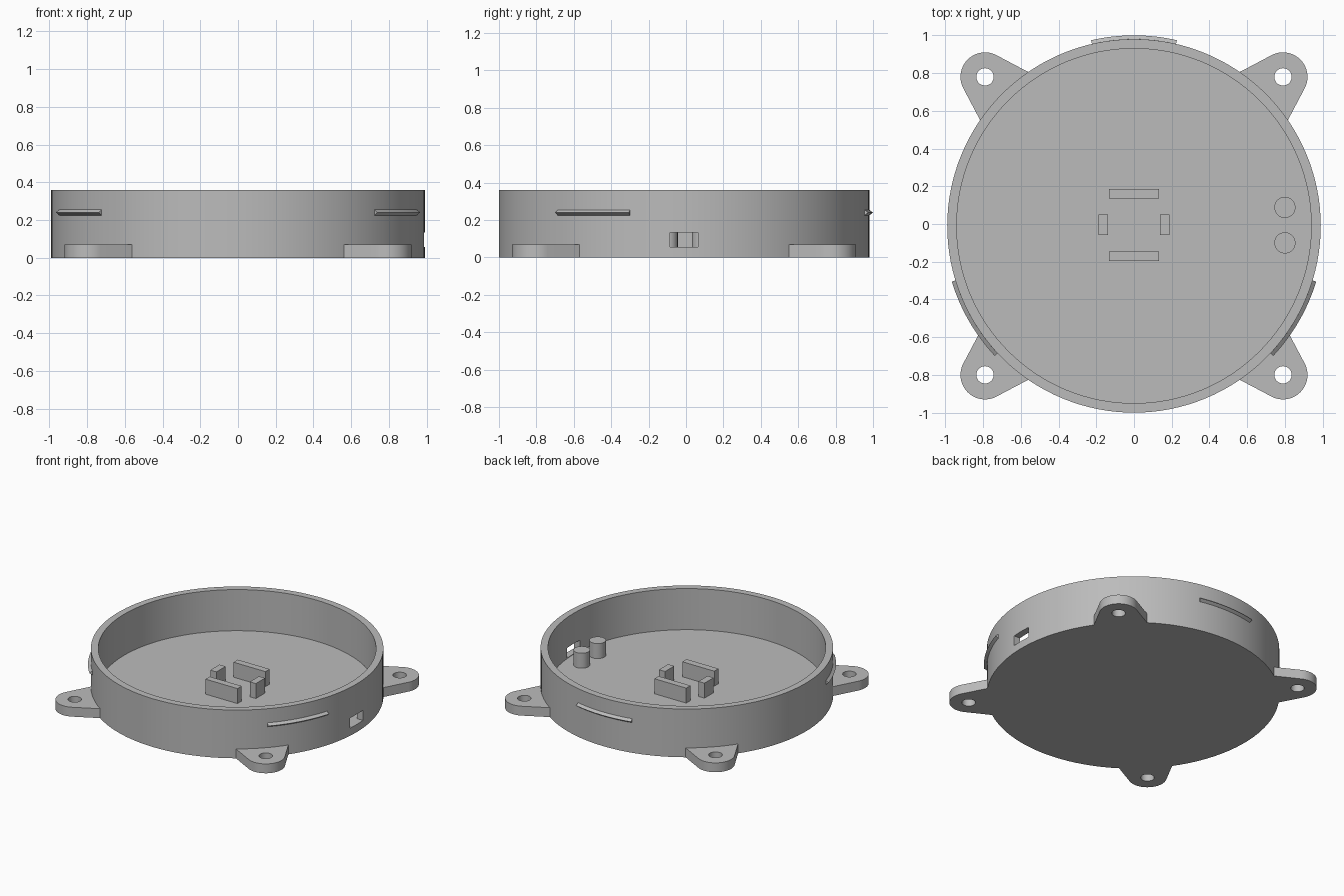
import bpy
import bmesh
from math import cos, sin, radians, pi
from mathutils import Matrix

cube = bpy.data.objects.get("Cube")
if cube:
    bpy.data.objects.remove(cube, do_unlink=True)

grey = bpy.data.materials.new("plain grey")
grey.use_nodes = True
GREY = (0.5, 0.5, 0.5, 1)
grey.diffuse_color = GREY
grey.node_tree.nodes["Principled BSDF"].inputs["Base Color"].default_value = GREY

CY = -0.01             # centre of the tray in y
R, R_IN = 0.99, 0.94   # wall radii
H, FLOOR = 0.36, 0.053


def make(name, bm):
    bmesh.ops.recalc_face_normals(bm, faces=bm.faces[:])
    mesh = bpy.data.meshes.new(name)
    bm.to_mesh(mesh)
    bm.free()
    ob = bpy.data.objects.new(name, mesh)
    bpy.context.collection.objects.link(ob)
    mesh.materials.append(grey)
    return ob


def prism(name, outline, z0, z1):
    bm = bmesh.new()
    face = bm.faces.new([bm.verts.new((x, y, z0)) for x, y in outline])
    top = bmesh.ops.extrude_face_region(bm, geom=[face])["geom"]
    verts = [v for v in top if isinstance(v, bmesh.types.BMVert)]
    bmesh.ops.translate(bm, verts=verts, vec=(0, 0, z1 - z0))
    return make(name, bm)


def box(name, x0, x1, y0, y1, z0, z1):
    return prism(name, [(x0, y0), (x1, y0), (x1, y1), (x0, y1)], z0, z1)


def disc(cx, cy, r, n):
    return [(cx + r * cos(2 * pi * i / n), cy + r * sin(2 * pi * i / n)) for i in range(n)]


def select(ob):
    bpy.ops.object.select_all(action="DESELECT")
    ob.select_set(True)
    bpy.context.view_layer.objects.active = ob


def cut(ob, cutter):
    mod = ob.modifiers.new("cut", "BOOLEAN")
    mod.operation = "DIFFERENCE"
    mod.solver = "EXACT"
    mod.object = cutter
    select(ob)
    bpy.ops.object.modifier_apply(modifier=mod.name)
    bpy.data.objects.remove(cutter, do_unlink=True)


def smooth(ob):
    select(ob)
    bpy.ops.object.shade_smooth_by_angle(angle=radians(30))


# Round tray: rings from the underside, over the rim, down to the floor
SEG = 128
bm = bmesh.new()
rings = [[bm.verts.new((x, y, z)) for x, y in disc(0, CY, r, SEG)]
         for r, z in ((R, 0), (R, H), (R_IN, H), (R_IN, FLOOR))]
for a, b in zip(rings, rings[1:]):
    for i in range(SEG):
        j = (i + 1) % SEG
        bm.faces.new((a[i], a[j], b[j], b[i]))
bm.faces.new(rings[0])
bm.faces.new(rings[-1])
tray = make("tray", bm)

# Cable window in the left wall
cut(tray, box("window_cutter", 0.88, 1.1, -0.085, 0.065, 0.057, 0.133))
smooth(tray)

# Four mounting ears with screw holes
EAR_U, EAR_R = 1.117, 0.13
ear_outline = [(0.955, -0.186)]
for i in range(25):
    a = radians(-73 + 146 * i / 24)
    ear_outline.append((EAR_U + EAR_R * cos(a), EAR_R * sin(a)))
ear_outline.append((0.955, 0.186))
for name, angle in (("back_left", 45), ("back_right", 135),
                    ("front_right", 225), ("front_left", 315)):
    ear = prism(name + "_ear", ear_outline, 0, 0.07)
    cut(ear, prism("hole_cutter", disc(EAR_U, 0, 0.046, 32), -0.1, 0.2))
    ear.data.transform(Matrix.Translation((0, CY, 0)) @ Matrix.Rotation(radians(angle), 4, "Z"))
    smooth(ear)

# Three snap ridges around the wall, triangular in section
section = ((0.98, 0.225), (0.99, 0.225), (1.01, 0.24), (0.99, 0.255), (0.98, 0.255))
for name, angle in (("back", 90), ("right", 210), ("left", 330)):
    bm = bmesh.new()
    rows = []
    for i in range(17):
        a = radians(angle - 13 + 26 * i / 16)
        rows.append([bm.verts.new((r * cos(a), CY + r * sin(a), z)) for r, z in section])
    for p, q in zip(rows, rows[1:]):
        for i in range(len(section)):
            j = (i + 1) % len(section)
            bm.faces.new((p[i], p[j], q[j], q[i]))
    bm.faces.new(rows[0])
    bm.faces.new(rows[-1])
    smooth(make(name + "_snap_ridge", bm))

# Holder blocks around the middle of the floor
LOW, TOP = FLOOR - 0.02, 0.165
box("back_holder", -0.132, 0.132, 0.136, 0.186, LOW, TOP)
box("front_holder", -0.132, 0.132, -0.195, -0.145, LOW, TOP)
for name, x in (("left_holder", 0.163), ("right_holder", -0.163)):
    box(name, x - 0.025, x + 0.025, -0.058, 0.05, LOW, TOP)

# Two round posts beside the window
for name, y in (("back_post", 0.088), ("front_post", -0.1)):
    smooth(prism(name, disc(0.8, y, 0.056, 40), LOW, TOP))
